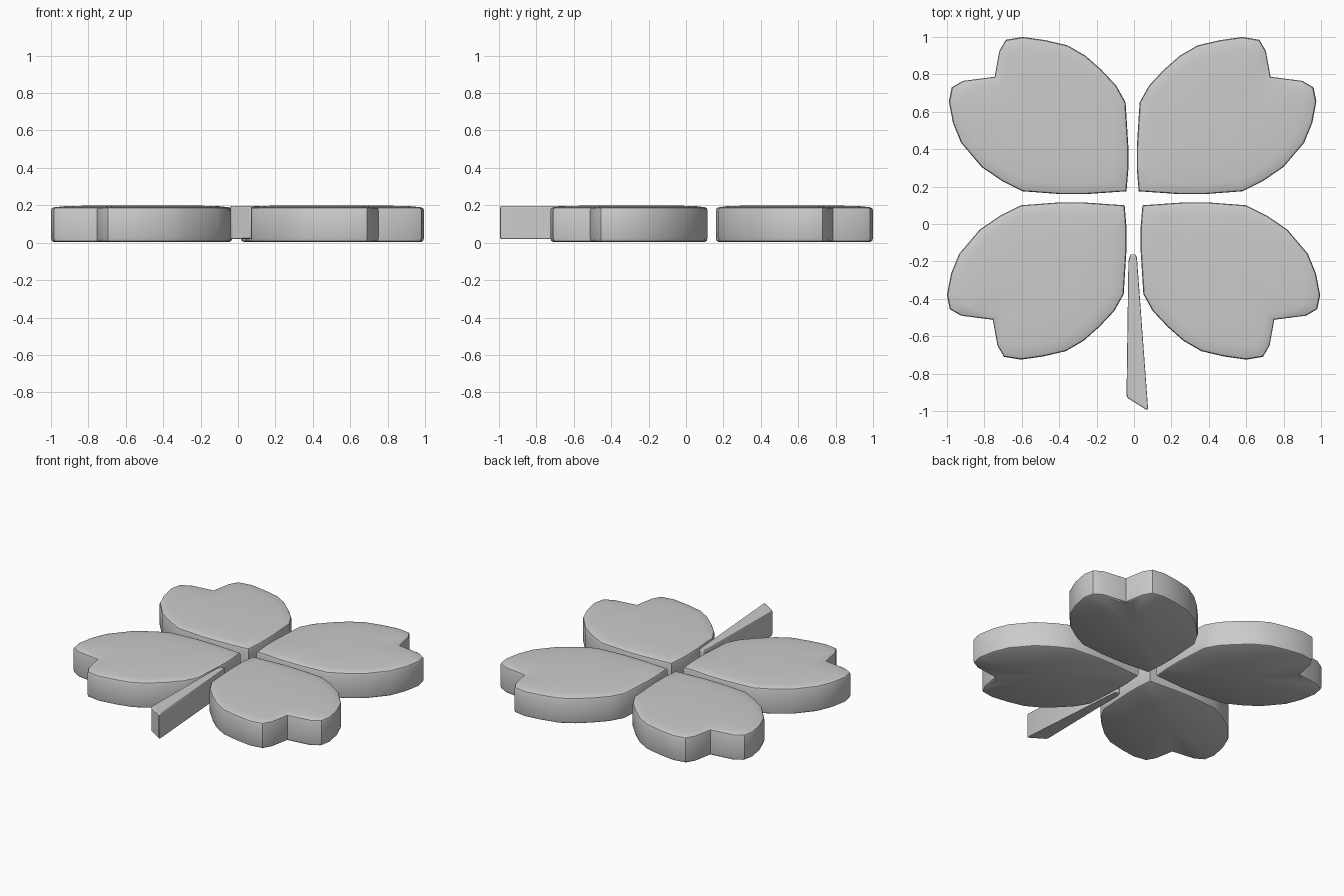
import bpy, bmesh

if "Cube" in bpy.data.objects:
    bpy.data.objects.remove(bpy.data.objects["Cube"])

# Heart-shaped leaf outline (back right leaf), clockwise from above
LEAF = [(.03, .65), (.08, .74), (.16, .825), (.245, .90), (.34, .955), (.46, .983),
        (.58, 1.0), (.67, .985), (.705, .925), (.73, .787), (.90, .765), (.96, .73),
        (.975, .655), (.953, .54), (.91, .435), (.80, .305), (.69, .23), (.58, .175),
        (.38, .16), (.24, .16), (.025, .175), (.015, .295), (.015, .41)]
STEM = [(-.03, -.2), (-.02, -.163), (.01, -.163), (.016, -.185), (.075, -.985),
        (.07, -.996), (-.035, -.93), (-.04, -.915)]
# (horizontal scale about the middle, height) for each ring
LEAF_RINGS = [(.97, .005), (.99, .01), (1, .025), (1, .175), (.99, .185),
              (.96, .19), (.85, .195), (.5, .2)]


def build(name, outline, rings, centre, inset=None):
    """Stack of rings following an outline, capped at both ends."""
    bm = bmesh.new()
    cx, cy = centre
    loops = [[bm.verts.new((cx + (x - cx) * s, cy + (y - cy) * s, z))
              for x, y in outline] for s, z in rings]
    n = len(outline)
    for a, b in zip(loops, loops[1:]):
        for i in range(n):
            j = (i + 1) % n
            bm.faces.new((a[i], a[j], b[j], b[i]))
    for loop in (loops[0], loops[-1]):
        tip = bm.verts.new((cx, cy, loop[0].co.z))
        for i in range(n):
            bm.faces.new((loop[i], loop[(i + 1) % n], tip))
    bmesh.ops.recalc_face_normals(bm, faces=bm.faces)
    mesh = bpy.data.meshes.new(name)
    bm.to_mesh(mesh)
    bm.free()
    ob = bpy.data.objects.new(name, mesh)
    bpy.context.collection.objects.link(ob)
    bpy.ops.object.select_all(action='DESELECT')
    ob.select_set(True)
    bpy.context.view_layer.objects.active = ob
    bpy.ops.object.shade_smooth_by_angle(angle=.6)
    return ob


# Four leaves mirrored around the middle: (x sign, x shift, y sign, y shift)
for name, sx, dx, sy, dy in (("leaf_back_right", 1, 0, 1, 0),
                             ("leaf_back_left", -1, -.015, 1, 0),
                             ("leaf_front_right", 1, .02, -1, .275),
                             ("leaf_front_left", -1, -.025, -1, .275)):
    pts = [(sx * x + dx, sy * y + dy) for x, y in LEAF]
    build(name, pts, LEAF_RINGS, (sx * .48 + dx, sy * .54 + dy))

# Tapered stem, with small rounded edges
stem = build("stem", STEM, [(1, .02), (1, .195)], (.01, -.7))
bev = stem.modifiers.new("edge_rounding", 'BEVEL')
bev.width = .006
bev.segments = 2
